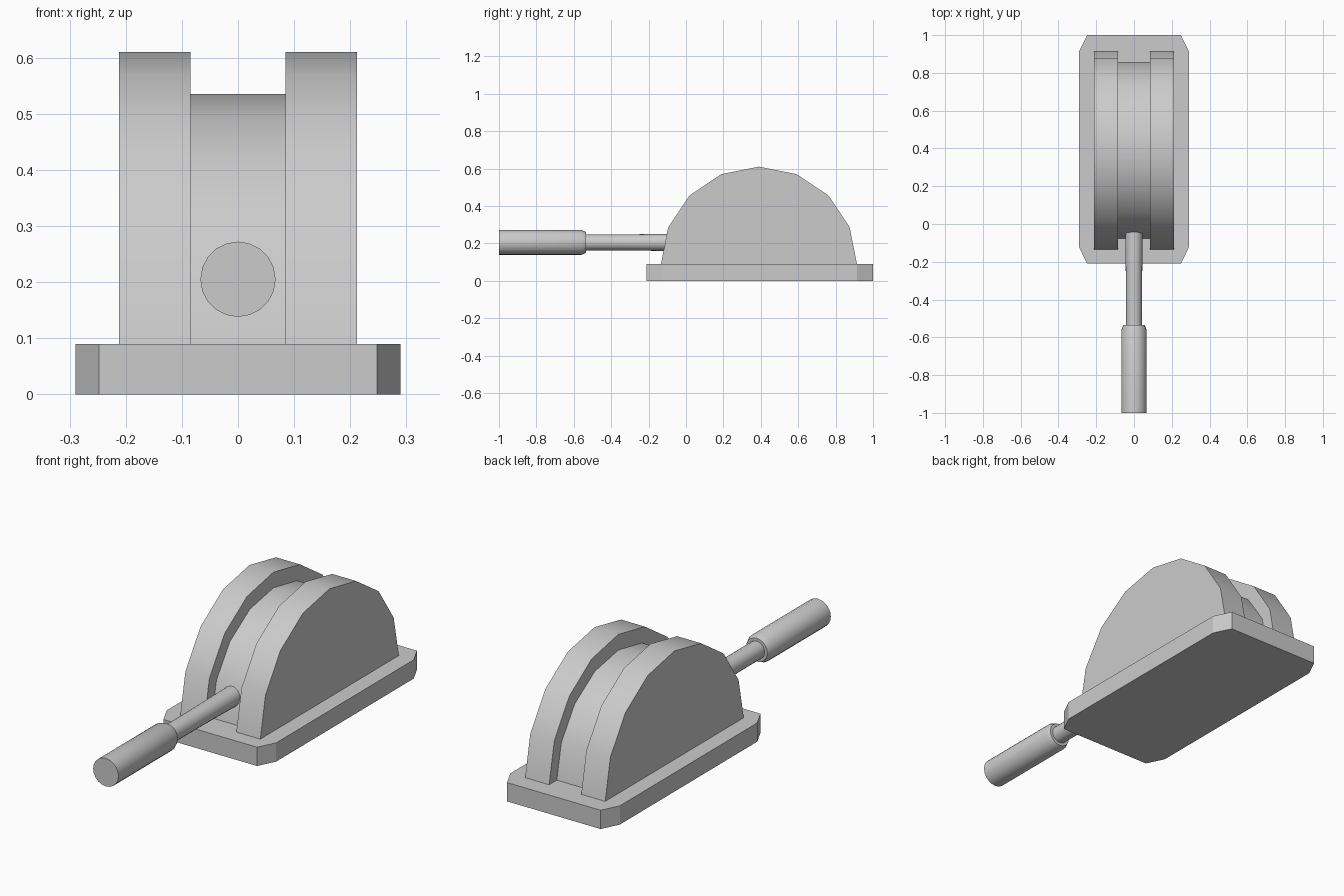
import bpy, bmesh
from math import pi, sin, cos, radians

cube = bpy.data.objects.get("Cube")
if cube:
    bpy.data.objects.remove(cube)

GREY = (0.6, 0.6, 0.6, 1)
grey = bpy.data.materials.new("plain grey")
grey.use_nodes = True
grey.diffuse_color = GREY
grey.node_tree.nodes["Principled BSDF"].inputs["Base Color"].default_value = GREY


def finish(name, bm, smooth=True):
    bmesh.ops.recalc_face_normals(bm, faces=bm.faces)
    mesh = bpy.data.meshes.new(name)
    bm.to_mesh(mesh)
    bm.free()
    mesh.materials.append(grey)
    obj = bpy.data.objects.new(name, mesh)
    bpy.context.collection.objects.link(obj)
    if smooth:
        bpy.ops.object.select_all(action="DESELECT")
        obj.select_set(True)
        bpy.context.view_layer.objects.active = obj
        bpy.ops.object.shade_smooth_by_angle(angle=radians(30))
    return obj


def prism(name, outline, depth, smooth):
    """Extrude a closed outline of 3D points along a vector."""
    bm = bmesh.new()
    face = bm.faces.new([bm.verts.new(p) for p in outline])
    extruded = bmesh.ops.extrude_face_region(bm, geom=[face])
    verts = [v for v in extruded["geom"] if isinstance(v, bmesh.types.BMVert)]
    bmesh.ops.translate(bm, verts=verts, vec=depth)
    return finish(name, bm, smooth)


def half_disc(name, x0, x1, ry, rz):
    """Half of a sixteen-sided disc standing on the base."""
    arc = [(x0, 0.39 - ry * cos(i * pi / 8), 0.085 + rz * sin(i * pi / 8))
           for i in range(9)]
    return prism(name, arc, (x1 - x0, 0, 0), True)


def turned(name, profile, sides=20, z=0.205):
    """Capped rings of (y, radius) about a lengthwise axis."""
    bm = bmesh.new()
    rings = [[bm.verts.new((r * cos(2 * pi * i / sides), y,
                            z + r * sin(2 * pi * i / sides)))
              for i in range(sides)] for y, r in profile]
    for a, b in zip(rings, rings[1:]):
        for i in range(sides):
            j = (i + 1) % sides
            bm.faces.new((a[i], a[j], b[j], b[i]))
    bm.faces.new(rings[0])
    bm.faces.new(rings[-1])
    return finish(name, bm)


# Base plate with clipped corners
W, BACK, FRONT, CX, CY = 0.29, 1.0, -0.21, 0.042, 0.085
plate = [(W, FRONT + CY), (W, BACK - CY), (W - CX, BACK), (CX - W, BACK),
         (-W, BACK - CY), (-W, FRONT + CY), (CX - W, FRONT), (W - CX, FRONT)]
prism("base_plate", [(x, y, 0) for x, y in plate], (0, 0, 0.09), False)

# Two cheeks with a lower drum between them
half_disc("left_cheek", 0.085, 0.212, 0.525, 0.525)
half_disc("right_cheek", -0.212, -0.085, 0.525, 0.525)
half_disc("centre_drum", -0.085, 0.085, 0.467, 0.45)

# Lever: rod and grip
turned("lever_rod", [(-0.56, 0.042), (-0.3, 0.043), (0.0, 0.047)])
turned("lever_grip", [(-1.0, 0.067), (-0.56, 0.067), (-0.535, 0.056)])
